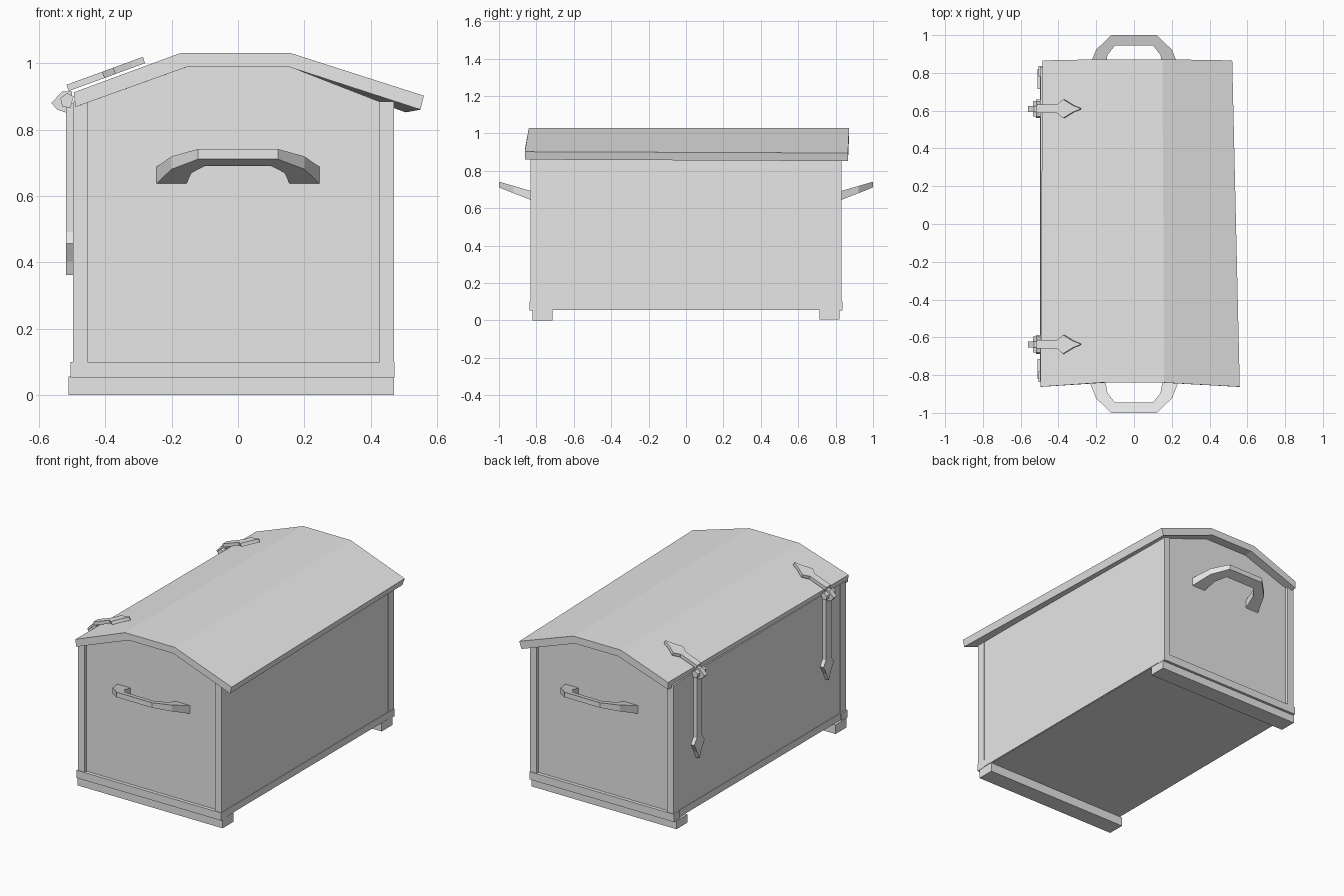
import bpy, bmesh
from mathutils import Vector

cube = bpy.data.objects.get("Cube")
if cube:
    bpy.data.objects.remove(cube, do_unlink=True)

grey = bpy.data.materials.new("plain_grey")
grey.use_nodes = True
grey.diffuse_color = (0.8, 0.8, 0.8, 1)
grey.node_tree.nodes["Principled BSDF"].inputs["Base Color"].default_value = (0.8, 0.8, 0.8, 1)


def loft(name, ring_a, ring_b):
    """Closed flat-shaded solid between two matching rings of points."""
    bm = bmesh.new()
    a = [bm.verts.new(p) for p in ring_a]
    b = [bm.verts.new(p) for p in ring_b]
    bm.faces.new(a)
    bm.faces.new(b)
    for i in range(len(a)):
        j = (i + 1) % len(a)
        bm.faces.new((a[i], a[j], b[j], b[i]))
    bmesh.ops.recalc_face_normals(bm, faces=bm.faces)
    mesh = bpy.data.meshes.new(name)
    bm.to_mesh(mesh)
    bm.free()
    mesh.materials.append(grey)
    obj = bpy.data.objects.new(name, mesh)
    bpy.context.collection.objects.link(obj)
    return obj


def box(name, x0, x1, y0, y1, z0, z1):
    ring = [(x0, y0), (x1, y0), (x1, y1), (x0, y1)]
    return loft(name, [(x, y, z0) for x, y in ring], [(x, y, z1) for x, y in ring])


def slab(name, profile, y0, y1):
    """Extrude an x-z profile along y."""
    return loft(name, [(x, y0, z) for x, z in profile], [(x, y1, z) for x, z in profile])


# Floor and long side walls
box("floor", -0.49, 0.465, -0.82, 0.825, 0.055, 0.09)
box("right_wall", -0.495, -0.46, -0.825, 0.83, 0.06, 0.885)
box("left_wall", 0.435, 0.468, -0.825, 0.83, 0.06, 0.885)
box("left_base_rail", 0.46, 0.471, -0.83, 0.835, 0.058, 0.1)
box("right_base_rail", -0.498, -0.49, -0.83, 0.835, 0.058, 0.1)

# Gable ends with corner posts, base rail, foot runner and handle
gable = [(-0.47, 0.07), (0.45, 0.07), (0.45, 0.875), (0.15, 0.992), (-0.15, 0.992), (-0.47, 0.875)]
outer = [(0.245, 0), (0.2, 0.095), (0.12, 0.162)]
inner = [(0.1, 0.115), (0.14, 0.07), (0.155, 0)]
half = outer + inner
# Full handle outline: outer arch, then back along the inner arch
outline = outer + [(-x, s) for x, s in reversed(outer)] \
    + [(-x, s) for x, s in reversed(inner)] + inner

for side, end in (("front", -1), ("back", 1)):
    slab(side + "_panel", gable, end * 0.785, end * 0.815)
    for hand, x0, x1 in (("right", -0.497, -0.453), ("left", 0.427, 0.47)):
        low, high = sorted((end * 0.78, end * 0.832))
        box(f"{side}_{hand}_post", x0, x1, low, high, 0.095, 0.885)
    low, high = sorted((end * 0.78, end * 0.836))
    box(side + "_base_rail", -0.505, 0.472, low, high, 0.053, 0.1)
    low, high = sorted((end * 0.715, end * 0.82))
    box(side + "_foot_runner", -0.51, 0.47, low, high, 0.005 if end > 0 else 0, 0.056)
    bottom = [(x, end * (0.815 + s * 1.14), 0.638 + s * 0.45) for x, s in outline]
    top = [(x, y, z + 0.05 - s * 0.12) for (x, y, z), (_, s) in zip(bottom, outline)]
    loft(side + "_handle", bottom, top)

# Faceted lid, slightly skewed from front to back
front_lid = [(-0.495, 0.912), (-0.175, 1.03), (0.16, 1.03), (0.56, 0.902),
             (0.55, 0.86), (0.15, 0.99), (-0.15, 0.99), (-0.49, 0.868)]
back_lid = [(-0.485, 0.912), (-0.17, 1.028), (0.15, 1.028), (0.52, 0.895),
            (0.505, 0.852), (0.14, 0.985), (-0.15, 0.985), (-0.485, 0.868)]
loft("lid",
     [(x, -0.84 if abs(x) < 0.2 else -0.862, z) for x, z in front_lid],
     [(x, 0.872 if abs(x) < 0.2 else 0.866, z) for x, z in back_lid])


def strap(name, y, start, tip, normal, thick, neck):
    """Flat bar from start to tip, in the x-z plane, ending in a spearhead."""
    start, tip = Vector((start[0], y, start[1])), Vector((tip[0], y, tip[1]))
    along = (tip - start).normalized()
    length = (tip - start).length
    shape = [(0, neck), (length - 0.13, neck), (length - 0.095, 0.05),
             (length - 0.04, 0.018), (length, 0.003)]
    shape = shape + [(d, -w) for d, w in reversed(shape)]
    base = [start + along * d + Vector((0, w, 0)) for d, w in shape]
    lift = Vector((normal[0], 0, normal[1])).normalized() * thick
    loft(name, base, [p + lift for p in base])


# Two strap hinges on the right-hand side
knuckle = [(-0.5, 0.915), (-0.53, 0.915), (-0.562, 0.88), (-0.545, 0.86),
           (-0.515, 0.85), (-0.5, 0.86)]
for side, y in (("front", -0.637), ("back", 0.61)):
    strap(side + "_lid_hinge", y, (-0.51, 0.916), (-0.28, 1.0), (-0.34, 0.94), 0.02, 0.022)
    strap(side + "_wall_hinge", y, (-0.49, 0.88), (-0.49, 0.362), (-1, 0), 0.028, 0.026)
    slab(side + "_hinge_knuckle", knuckle, y - 0.016, y + 0.016)
    slab(side + "_hinge_pin", [(-0.495, 0.9), (-0.515, 0.91), (-0.535, 0.895),
                               (-0.53, 0.87), (-0.505, 0.865)], y - 0.042, y + 0.042)
